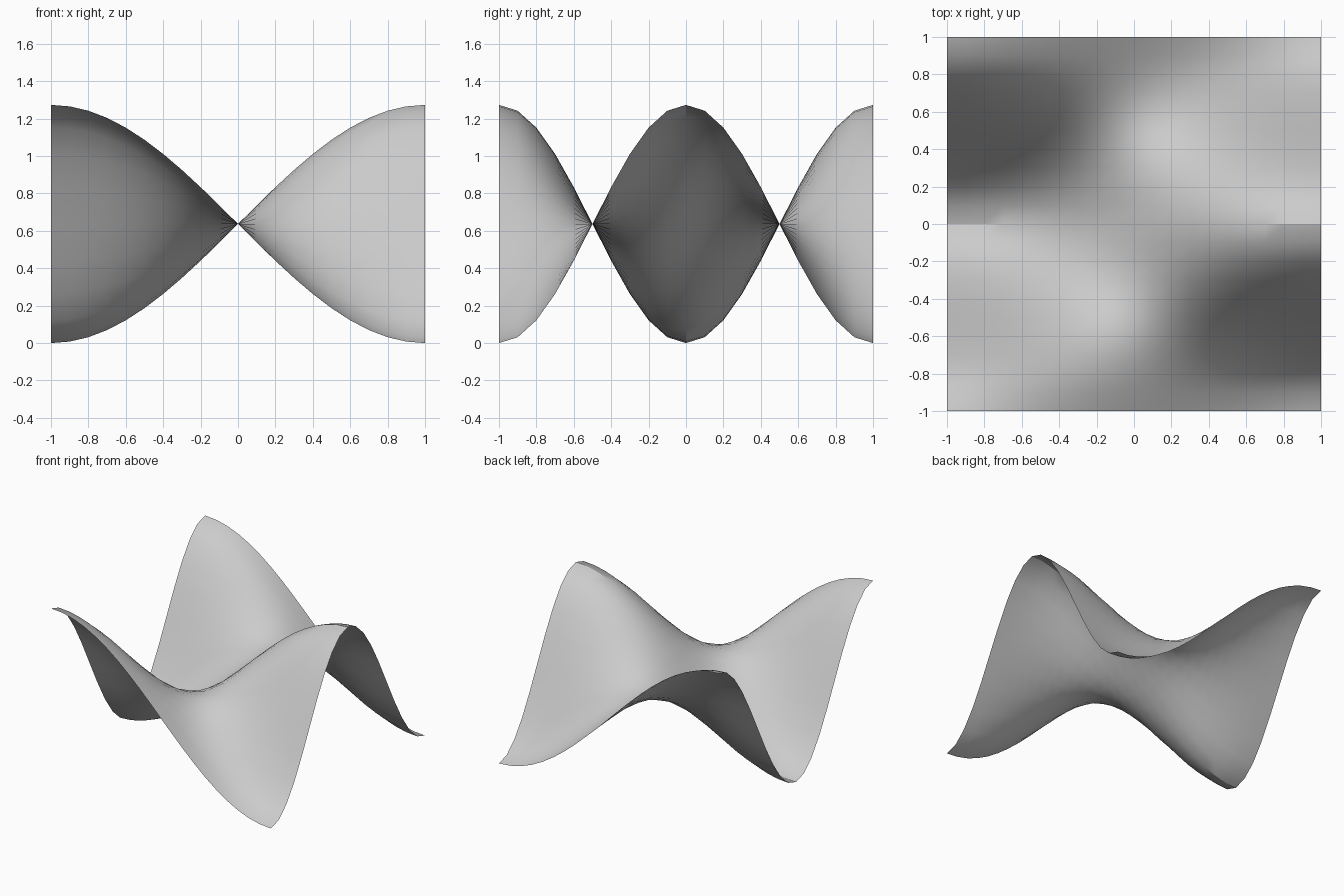
import bpy
from math import sin, cos, pi, radians

cube = bpy.data.objects.get("Cube")
if cube:
    bpy.data.objects.remove(cube, do_unlink=True)

SEGMENTS = 20
AMPLITUDE = 2 / pi

# Single plain grey
grey = bpy.data.materials.new("light_grey")
grey.use_nodes = True
colour = (0.6, 0.6, 0.6, 1)
grey.diffuse_color = colour
grey.node_tree.nodes["Principled BSDF"].inputs["Base Color"].default_value = colour

# Wavy sheet: half a wave across x, a full wave along y
bpy.ops.mesh.primitive_grid_add(x_subdivisions=SEGMENTS, y_subdivisions=SEGMENTS, size=2)
sheet = bpy.context.object
sheet.name = sheet.data.name = "wave_surface"
for v in sheet.data.vertices:
    v.co.z = AMPLITUDE * (1 + sin(pi / 2 * v.co.x) * cos(pi * v.co.y))
sheet.data.update()
sheet.data.materials.append(grey)

# Smooth shading, with the tightest crests left sharp
bpy.ops.object.shade_smooth_by_angle(angle=radians(30))
